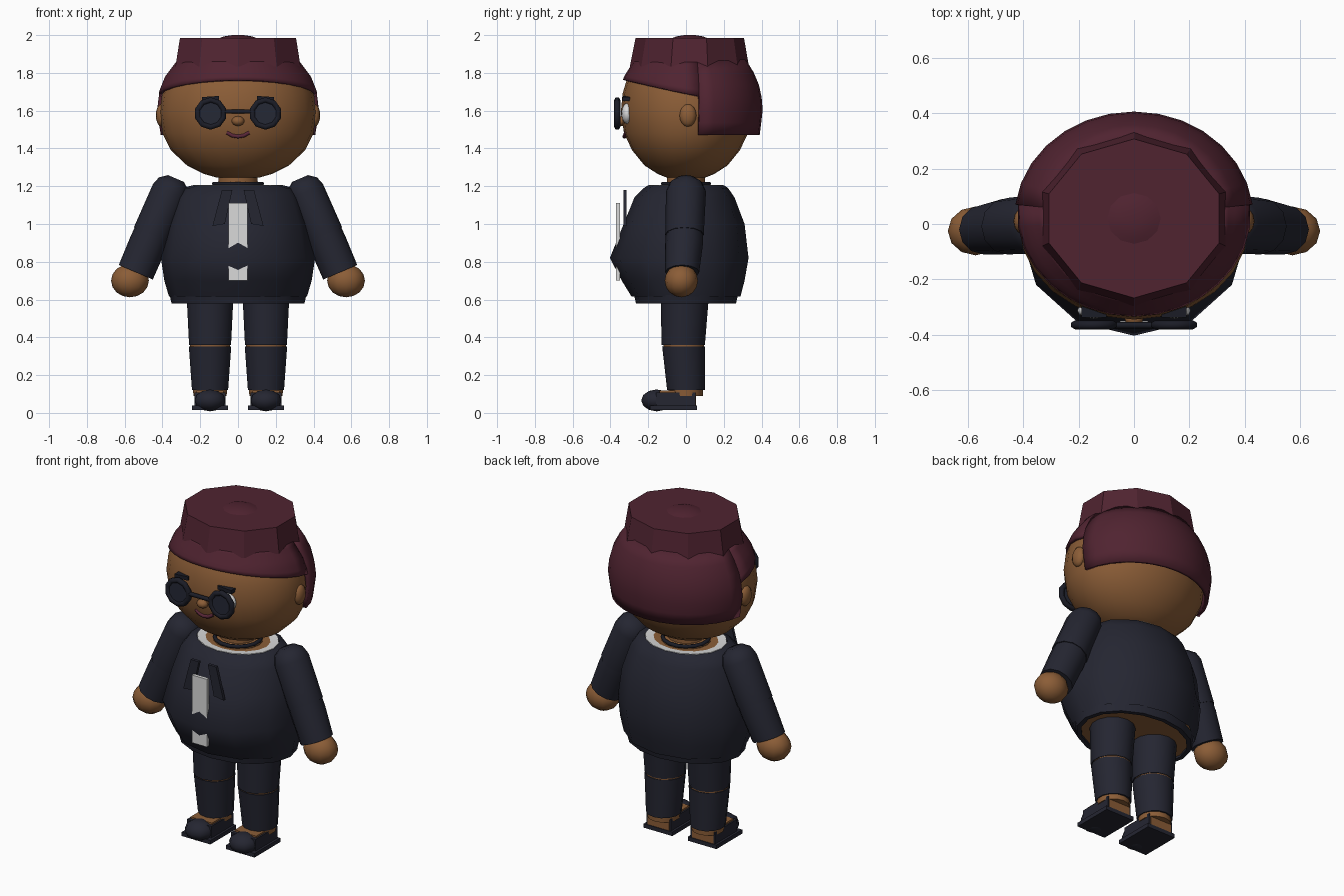
import bpy, bmesh, math
from mathutils import Matrix

cube = bpy.data.objects.get("Cube")
if cube:
    bpy.data.objects.remove(cube)


def material(name, rgb):
    m = bpy.data.materials.new(name)
    m.use_nodes = True
    m.diffuse_color = (*rgb, 1)
    bsdf = next(n for n in m.node_tree.nodes if n.type == 'BSDF_PRINCIPLED')
    bsdf.inputs["Base Color"].default_value = (*rgb, 1)
    bsdf.inputs["Roughness"].default_value = 0.9
    return m


SKIN = material("brown skin", (0.26, 0.11, 0.038))
SUIT = material("dark navy cloth", (0.018, 0.019, 0.031))
MAROON = material("maroon", (0.08, 0.017, 0.03))
WHITE = material("white shirt", (0.7, 0.7, 0.7))
BLACK = material("black frame", (0.011, 0.012, 0.02))
LENS = material("dark lens", (0.018, 0.021, 0.036))
LIPS = material("plum lips", (0.1, 0.02, 0.04))


def finish(name, bm, mat, angle=40):
    bmesh.ops.recalc_face_normals(bm, faces=bm.faces)
    me = bpy.data.meshes.new(name)
    bm.to_mesh(me)
    bm.free()
    me.materials.append(mat)
    if angle:
        me.shade_smooth()
        me.set_sharp_from_angle(angle=math.radians(angle))
    ob = bpy.data.objects.new(name, me)
    bpy.context.collection.objects.link(ob)
    return ob


def bridge(bm, rows, closed):
    n = len(rows[0])
    for a, b in zip(rows, rows[1:]):
        for i in range(n if closed else n - 1):
            j = (i + 1) % n
            bm.faces.new((a[i], a[j], b[j], b[i]))


def loft(name, rings, mat, n=12, cx=0, angle=40, caps=True):
    """Stack of ellipses (z, rx, ry, centre y)."""
    bm = bmesh.new()
    rows = []
    for z, rx, ry, cy in rings:
        turn = [math.pi / 2 + 2 * math.pi * i / n for i in range(n)]
        rows.append([bm.verts.new((cx + rx * math.cos(t), cy + ry * math.sin(t), z)) for t in turn])
    bridge(bm, rows, True)
    if caps:
        bm.faces.new(rows[0])
        bm.faces.new(rows[-1])
    return finish(name, bm, mat, angle)


def ball(name, loc, size, mat, u=12, v=8, angle=60):
    bm = bmesh.new()
    bmesh.ops.create_uvsphere(bm, u_segments=u, v_segments=v, radius=1,
                              matrix=Matrix.Translation(loc) @ Matrix.Diagonal((*size, 1)))
    return finish(name, bm, mat, angle)


def box(name, lo, hi, mat):
    bm = bmesh.new()
    mid = [(a + b) / 2 for a, b in zip(lo, hi)]
    size = [b - a for a, b in zip(lo, hi)]
    bmesh.ops.create_cube(bm, size=1, matrix=Matrix.Translation(mid) @ Matrix.Diagonal((*size, 1)))
    return finish(name, bm, mat, 0)


def plate(name, outline, y, thick, mat):
    """Front-facing slab from an (x, z) outline."""
    bm = bmesh.new()
    rows = [[bm.verts.new((x, yy, z)) for x, z in outline] for yy in (y, y + thick)]
    bridge(bm, rows, True)
    for r in rows:
        bm.faces.new(r)
    return finish(name, bm, mat, 0)


def tube(name, points, radius, mat, closed=False):
    cu = bpy.data.curves.new(name, 'CURVE')
    cu.dimensions = '3D'
    cu.bevel_depth = radius
    cu.bevel_resolution = 1
    cu.use_fill_caps = True
    sp = cu.splines.new('POLY')
    sp.points.add(len(points) - 1)
    for p, co in zip(sp.points, points):
        p.co = (*co, 1)
    sp.use_cyclic_u = closed
    cu.materials.append(mat)
    ob = bpy.data.objects.new(name, cu)
    bpy.context.collection.objects.link(ob)
    return ob


def circle(c, rx, ry, n, axis):
    pts = []
    for i in range(n):
        t = 2 * math.pi * (i + 0.5) / n
        a, b = rx * math.cos(t), ry * math.sin(t)
        pts.append((c[0] + a, c[1], c[2] + b) if axis == 'y' else (c[0] + a, c[1] + b, c[2]))
    return pts


# Head, neck and face
loft("head", [(1.245, .11, .10, 0), (1.265, .18, .15, 0), (1.31, .27, .22, 0), (1.39, .355, .285, 0),
              (1.48, .40, .328, 0), (1.59, .415, .345, 0), (1.69, .402, .336, 0),
              (1.77, .37, .312, 0), (1.86, .30, .25, 0)], SKIN, 24, angle=60)
loft("neck", [(1.17, .14, .13, 0), (1.205, .14, .13, 0), (1.22, .105, .10, 0), (1.27, .1, .1, 0)], SKIN, 16)
tube("neck_band", circle((0, 0, 1.213), .13, .125, 16, 'z'), .011, BLACK, True)
ball("nose", (0, -.34, 1.545), (.034, .03, .026), SKIN)
tube("mouth", [(-.058, -.318, 1.484), (-.03, -.324, 1.468), (0, -.326, 1.463),
               (.03, -.324, 1.468), (.058, -.318, 1.484)], .011, LIPS)

# Glasses, eyes, brows and ears
tube("glasses_bridge", [(-.08, -.365, 1.595), (.08, -.365, 1.595)], .012, BLACK)
for s, side in ((-1, "right"), (1, "left")):
    tube(side + "_glasses_rim", circle((s * .145, -.364, 1.585), .072, .072, 10, 'y'), .016, BLACK, True)
    plate(side + "_lens", [(x, z) for x, _, z in circle((s * .145, 0, 1.585), .068, .068, 10, 'y')],
          -.37, .009, LENS)
    ball(side + "_eye", (s * .145, -.312, 1.585), (.06, .03, .055), WHITE)
    plate(side + "_brow", [(s * .1, 1.655), (s * .1, 1.678), (s * .19, 1.672), (s * .19, 1.65)],
          -.337, .04, BLACK)
    ball(side + "_ear", (s * .405, .01, 1.575), (.03, .045, .06), SKIN)

# Hair: a shell whose lower edge drops at the back
HAIR = [(1.47, .412, .368), (1.6, .432, .384), (1.7, .42, .376), (1.78, .388, .35), (1.87, .32, .295)]
HAIR_Y = .022


def hair_radii(z):
    for a, b in zip(HAIR, HAIR[1:]):
        if z <= b[0]:
            f = (z - a[0]) / (b[0] - a[0])
            return a[1] + f * (b[1] - a[1]), a[2] + f * (b[2] - a[2])
    return HAIR[-1][1:]


def hair_shell(name, start, end, steps, low):
    bm = bmesh.new()
    rows = []
    for k in range(7):
        row = []
        for i in range(steps + 1):
            t = start + (end - start) * i / steps
            bottom = low(HAIR_Y + .375 * math.sin(t))
            z = bottom + (1.87 - bottom) * k / 6
            rx, ry = hair_radii(z)
            row.append(bm.verts.new((rx * math.cos(t), HAIR_Y + ry * math.sin(t), z)))
        rows.append(row)
    bridge(bm, rows, False)
    ob = finish(name, bm, MAROON, 50)
    mod = ob.modifiers.new("thickness", 'SOLIDIFY')
    mod.thickness = .02
    mod.offset = -1
    return ob


edge = math.asin((.07 - HAIR_Y) / .38)
hair_shell("back_hair", edge, math.pi - edge, 14, lambda y: 1.47)
hair_shell("front_hair", math.pi - edge, 2 * math.pi + edge, 16, lambda y: 1.76 - .2 * (y + .335))

# Hat crown and its top button
loft("hat_crown", [(1.835, .348, .315, .018), (1.985, .323, .287, .02)], MAROON, 10, angle=0)
loft("hat_button", [(1.98, .11, .105, .02), (1.993, .075, .07, .02), (2.0, .03, .03, .02)], MAROON, 12)

# Jacket, collar and shirt
loft("jacket", [(.615, .365, .288, 0), (.7, .39, .325, -.015), (.82, .408, .367, -.036),
                (1.0, .375, .32, -.01), (1.14, .33, .265, -.008), (1.19, .295, .223, 0),
                (1.205, .24, .2, 0)], SUIT, 12, angle=60, caps=False)
loft("jacket_hem", [(.625, .362, .275, 0), (.58, .352, .265, 0), (.58, .325, .24, 0), (.61, .325, .24, 0)],
     SUIT, 16, caps=False)
loft("body", [(.592, .335, .25, 0), (.66, .35, .265, 0), (1.1, .28, .2, 0), (1.2, .2, .165, 0)], SKIN, 16)
loft("shirt_collar", [(1.16, .25, .2, 0), (1.207, .238, .198, 0), (1.203, .19, .155, 0)], WHITE, 16, caps=False)
plate("shirt_front", [(-.05, .7), (.05, .7), (.05, 1.11), (-.05, 1.11)], -.37, .02, WHITE)

# Arms and legs
for s, side in ((-1, "right"), (1, "left")):
    plate(side + "_lapel", [(s * .03, 1.18), (s * .085, 1.18), (s * .135, .99), (s * .07, 1.0)],
          -.332, .018, SUIT)
    upper = loft(side + "_upper_sleeve", [(.075, .045, .05, 0), (.045, .085, .088, 0), (0, .1, .106, 0),
                                          (-.25, .103, .102, -.008)], SUIT, 12)
    lower = loft(side + "_lower_sleeve", [(-.235, .098, .098, -.008), (-.3, .1, .1, -.01),
                                          (-.465, .098, .09, -.02)], SUIT, 12)
    for ob in (upper, lower):
        ob.location = (s * .358, 0, 1.172)
        ob.rotation_euler = (0, -s * .405, 0)
    ball(side + "_hand", (s * .572, -.025, .7), (.1, .088, .088), SKIN, 12, 8)

    x = s * .148
    loft(side + "_thigh", [(.36, .114, .115, -.015), (.64, .128, .128, -.005)], SUIT, 14, x)
    loft(side + "_shin", [(.12, .098, .1, 0), (.352, .115, .113, -.013)], SUIT, 14, x)
    loft(side + "_inner_leg", [(.09, .09, .09, 0), (.35, .109, .108, -.012), (.61, .11, .11, 0)], SKIN, 14, x)

    # Shoe with open heel
    box(side + "_foot", (x - .072, -.14, .035), (x + .072, .053, .118), SKIN)
    box(side + "_sole", (x - .096, -.19, .014), (x + .096, .057, .038), SUIT)
    box(side + "_shoe_upper", (x - .082, -.16, .03), (x + .082, .05, .108), SUIT)
    ball(side + "_shoe_toe", (x, -.155, .066), (.085, .082, .058), SUIT, 10, 6)
